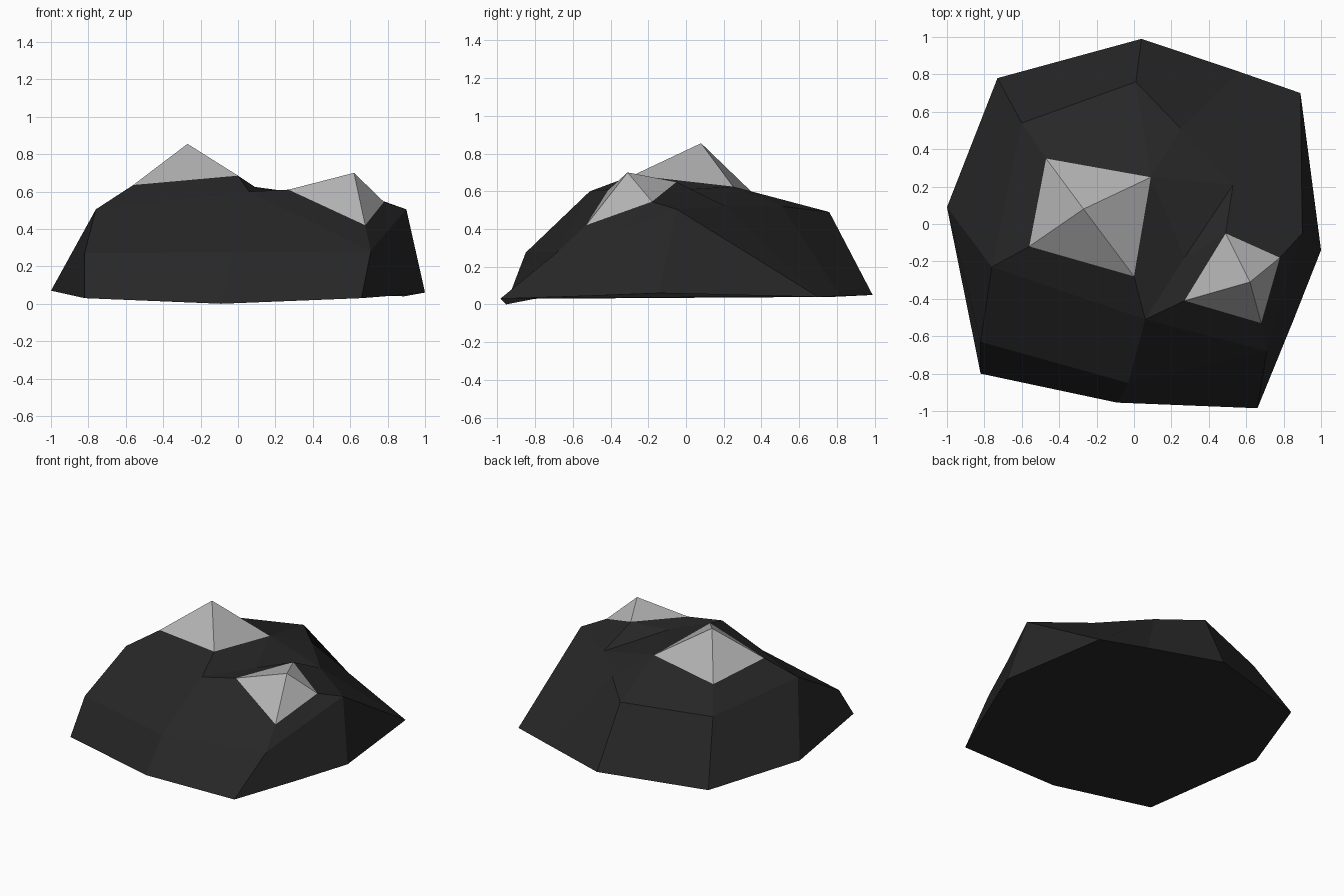
import bpy, bmesh

if "Cube" in bpy.data.objects:
    bpy.data.objects.remove(bpy.data.objects["Cube"])

# Rings run clockwise seen from above, starting at the left side
BASE = [(-1, .09, .07), (-.73, .78, .04), (.04, .99, .05), (.56, .815, .045), (.89, .70, .04),
        (1, -.14, .06), (.85, -.52, .045), (.66, -.985, .03), (-.09, -.955, 0), (-.82, -.80, .03)]
SHOULDER = [(-.76, -.23, .505), (-.60, .54, .46), (.01, .76, .49), (.25, .51, .52),
            (.53, .21, .52), (.90, -.05, .505), (.80, -.365, .39), (.71, -.68, .28),
            (-.03, -.85, .275), (-.82, -.63, .27)]
SADDLE, VALLEY = (.06, -.51, .60), (.27, -.18, .60)
TALL_RIM = [(-.56, -.12, .635), (-.47, .35, .595), (.09, .25, .625), (0, -.28, .685)]
TALL_PEAK = (-.27, .08, .855)
SMALL_RIM = [(.27, -.41, .61), (.49, -.05, .65), (.78, -.18, .545), (.68, -.53, .42)]
SMALL_PEAK = (.62, -.31, .70)


def make_material(name, value):
    mat = bpy.data.materials.new(name)
    mat.diffuse_color = (value, value, value, 1)
    mat.use_nodes = True
    mat.node_tree.nodes["Principled BSDF"].inputs["Base Color"].default_value = mat.diffuse_color
    return mat


def finish(bm, name, material):
    mesh = bpy.data.meshes.new(name)
    bm.to_mesh(mesh)
    bm.free()
    mesh.materials.append(material)
    bpy.context.collection.objects.link(bpy.data.objects.new(name, mesh))


def collar(bm, outer, inner):
    """Fill between two rings; a repeated inner vertex gives a triangle."""
    n = len(outer)
    for i in range(n):
        j = (i + 1) % n
        bm.faces.new(list(dict.fromkeys([outer[j], outer[i], inner[i], inner[j]])))


def peak_cap(name, rim, tip, material):
    """Four-sided pale peak."""
    bm = bmesh.new()
    ring = [bm.verts.new(p) for p in rim]
    top = bm.verts.new(tip)
    for i in range(4):
        bm.faces.new((ring[(i + 1) % 4], ring[i], top))
    finish(bm, name, material)


dark = make_material("dark_rock", .02)
pale = make_material("pale_rock", .46)

# Rock body: steep sides, valley between the hills, openings under the peaks
bm = bmesh.new()
base, mid, tall, small = ([bm.verts.new(p) for p in ring]
                          for ring in (BASE, SHOULDER, TALL_RIM, SMALL_RIM))
saddle, valley = bm.verts.new(SADDLE), bm.verts.new(VALLEY)
a, b, c, cd, d, e, ef, f, g, h = mid
p, q = tall, small
collar(bm, base, mid)
right_side = next(x for x in bm.faces if {base[4], base[5], d, e} == set(x.verts))
bmesh.utils.face_split(right_side, base[4], e)  # ridge on the right side
collar(bm, [a, b, c, cd, d, valley, saddle], [p[0], p[1], p[2], p[2], p[2], p[2], p[3]])
collar(bm, [saddle, valley, d, e, ef, f], [q[0], q[1], q[1], q[2], q[2], q[3]])
bm.faces.new((a, h, g, saddle))
bm.faces.new((saddle, g, f))
bm.faces.new(base)  # underside
finish(bm, "rock_body", dark)

# Pale peaks
peak_cap("tall_peak", TALL_RIM, TALL_PEAK, pale)
peak_cap("small_peak", SMALL_RIM, SMALL_PEAK, pale)
